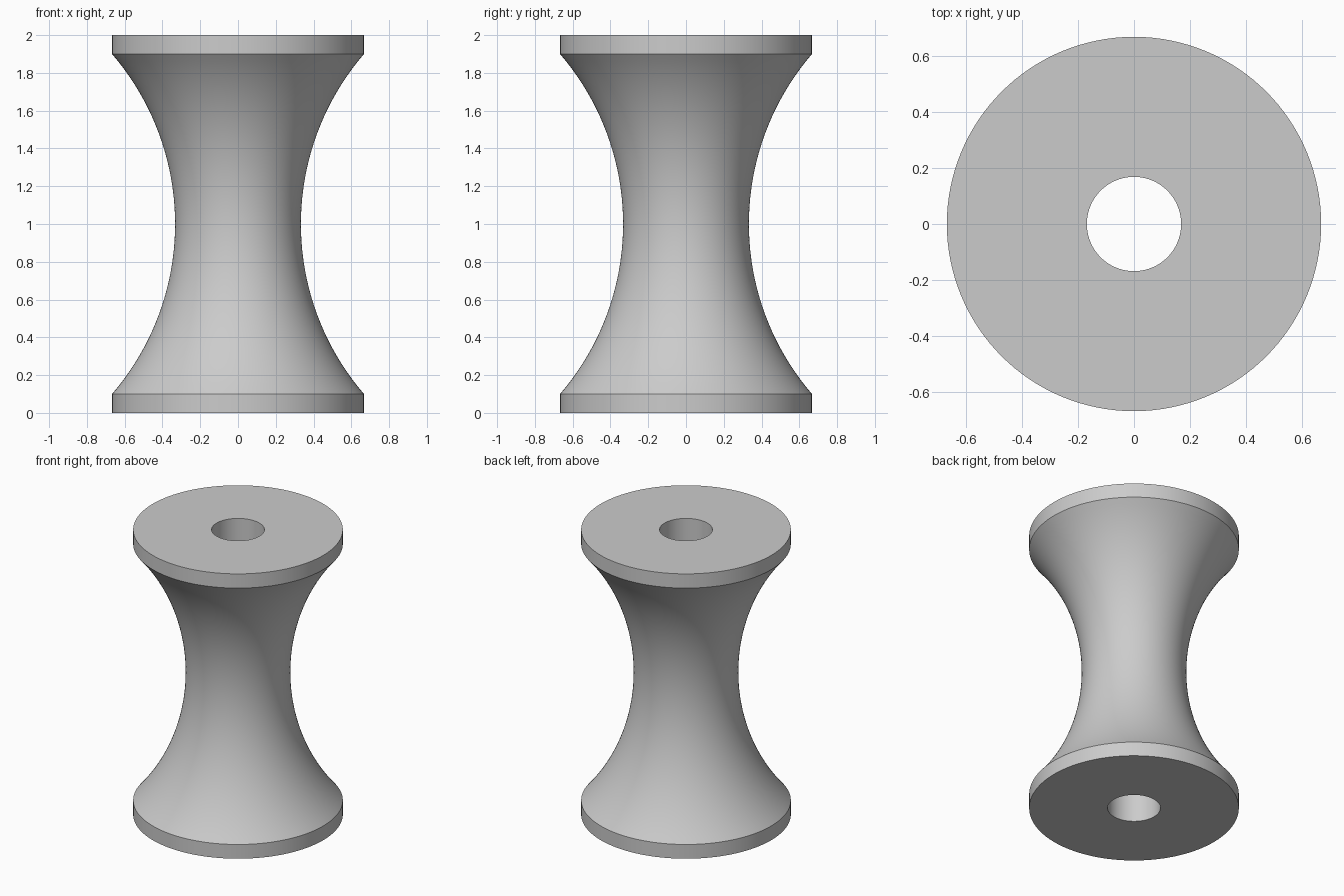
import bpy
import bmesh
from math import asin, cos, sin, tau, radians

SIDES = 128
RIM, WAIST, BORE = 0.667, 0.333, 0.168
HEIGHT, FLANGE = 2.0, 0.1
ARC_STEPS = 40

cube = bpy.data.objects.get("Cube")
if cube:
    bpy.data.objects.remove(cube, do_unlink=True)

# Plain grey
grey = bpy.data.materials.new("plain_grey")
grey.use_nodes = True
colour = (0.6, 0.6, 0.6, 1)
grey.diffuse_color = colour
grey.node_tree.nodes["Principled BSDF"].inputs["Base Color"].default_value = colour


def lathe(name, profile):
    """Revolve a closed (radius, height) outline about z."""
    bm = bmesh.new()
    rings = [[bm.verts.new((r * cos(tau * i / SIDES), r * sin(tau * i / SIDES), z))
              for i in range(SIDES)] for r, z in profile]
    for low, high in zip(rings, rings[1:] + rings[:1]):
        for i in range(SIDES):
            j = (i + 1) % SIDES
            bm.faces.new((low[i], low[j], high[j], high[i]))
    bmesh.ops.recalc_face_normals(bm, faces=bm.faces)
    mesh = bpy.data.meshes.new(name)
    bm.to_mesh(mesh)
    bm.free()
    mesh.materials.append(grey)
    obj = bpy.data.objects.new(name, mesh)
    bpy.context.collection.objects.link(obj)
    bpy.ops.object.select_all(action="DESELECT")
    obj.select_set(True)
    bpy.context.view_layer.objects.active = obj
    bpy.ops.object.shade_smooth_by_angle(angle=radians(25))
    return obj


# Concave body: circular arc from flange to flange, narrowest at mid height
half = HEIGHT / 2 - FLANGE
depth = RIM - WAIST
radius = (half ** 2 + depth ** 2) / (2 * depth)
sweep = asin(half / radius)
arc = []
for k in range(ARC_STEPS + 1):
    a = sweep * (2 * k / ARC_STEPS - 1)
    arc.append((WAIST + radius * (1 - cos(a)), HEIGHT / 2 + radius * sin(a)))

# Spool: bore, straight flanges and concave body in one outline
lathe("spool", [(BORE, 0), (RIM, 0)] + arc + [(RIM, HEIGHT), (BORE, HEIGHT)])
